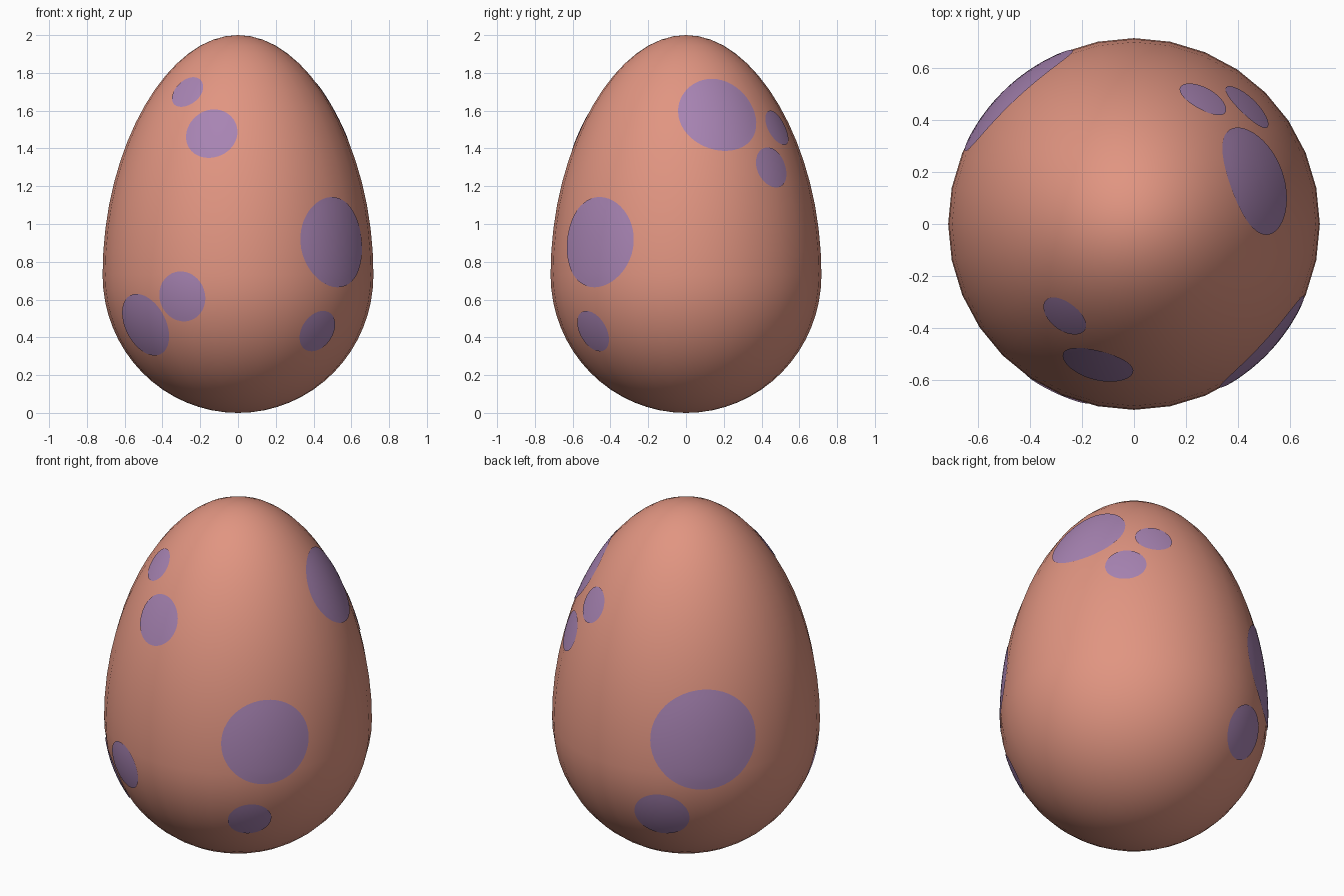
import bpy, bmesh, math
from mathutils import Vector, Matrix

cube = bpy.data.objects.get("Cube")
if cube:
    bpy.data.objects.remove(cube, do_unlink=True)

HEIGHT, WAIST, GIRTH = 2.0, 0.73, 0.717


def make_material(name, colour):
    mat = bpy.data.materials.new(name)
    mat.use_nodes = True
    mat.diffuse_color = colour
    bsdf = next(n for n in mat.node_tree.nodes if n.type == 'BSDF_PRINCIPLED')
    bsdf.inputs["Base Color"].default_value = colour
    bsdf.inputs["Roughness"].default_value = 0.7
    return mat


def egg_radius(z):
    """Half width of the egg at a height: round below, taller and pointed above."""
    t = (z - WAIST) / (HEIGHT - WAIST if z > WAIST else WAIST)
    taper = 1 - 0.055 * t * t if t > 0 else 1
    return GIRTH * taper * math.sqrt(max(0.0, 1 - t * t))


def spin_profile(points, steps):
    """Revolve a profile about the z axis and close it."""
    bm = bmesh.new()
    verts = [bm.verts.new(p) for p in points]
    edges = [bm.edges.new(pair) for pair in zip(verts, verts[1:])]
    bmesh.ops.spin(bm, geom=verts + edges, cent=(0, 0, 0), axis=(0, 0, 1),
                   angle=math.tau, steps=steps, use_duplicate=False)
    bmesh.ops.remove_doubles(bm, verts=bm.verts, dist=1e-4)
    return bm


def finish(bm, name, mat):
    mesh = bpy.data.meshes.new(name)
    bm.to_mesh(mesh)
    bm.free()
    mesh.materials.append(mat)
    mesh.shade_smooth()
    obj = bpy.data.objects.new(name, mesh)
    bpy.context.collection.objects.link(obj)
    return obj


shell_colour = make_material("salmon_shell", (0.75, 0.30, 0.22, 1))
spot_colour = make_material("lilac_spot", (0.39, 0.23, 0.45, 1))

# Egg shell
RINGS = 32
profile = []
for i in range(RINGS + 1):
    c = -math.cos(math.pi * i / RINGS)
    z = WAIST + c * (HEIGHT - WAIST if c > 0 else WAIST)
    profile.append((egg_radius(z), 0, z))
shell = spin_profile(profile, 32)
bmesh.ops.recalc_face_normals(shell, faces=shell.faces)
finish(shell, "egg_shell", shell_colour)


def add_spot(name, azimuth, height, size):
    """Thin round patch laid on the shell around the given point."""
    a = math.radians(azimuth)
    slope = (egg_radius(height + 0.01) - egg_radius(height - 0.01)) / 0.02
    out = Vector((math.cos(a), math.sin(a), -slope)).normalized()
    side = Vector((-math.sin(a), math.cos(a), 0))
    up = out.cross(side)
    r = egg_radius(height)
    centre = Vector((r * math.cos(a), r * math.sin(a), height))
    frame = Matrix((side, up, out)).transposed()
    bm = spin_profile([(size * i / 7, 0, 0) for i in range(8)], 48)
    for v in bm.verts:
        p = centre + frame @ v.co
        # slide the point along the patch axis until it meets the shell
        for _ in range(8):
            gap = egg_radius(p.z) - p.xy.length
            p += out * gap * out.xy.length
        v.co = p + out * 0.002
    bmesh.ops.recalc_face_normals(bm, faces=bm.faces)
    if sum((f.normal.dot(out) for f in bm.faces)) < 0:
        bmesh.ops.reverse_faces(bm, faces=bm.faces)
    finish(bm, name, spot_colour)


# Spots: name, direction in degrees, height, radius
for spot in (
    ("front_top_small_spot", -127, 1.70, 0.095),
    ("front_top_spot", -104.5, 1.48, 0.14),
    ("left_top_large_spot", 20, 1.585, 0.217),
    ("back_top_small_spot", 61, 1.51, 0.10),
    ("back_top_lower_spot", 46, 1.30, 0.111),
    ("front_left_large_spot", -42.6, 0.905, 0.24),
    ("front_low_spot", -115, 0.615, 0.134),
    ("right_low_spot", -139, 0.46, 0.175),
    ("front_left_low_spot", -49.5, 0.43, 0.117),
    ("back_right_large_spot", 133, 0.92, 0.285),
    ("back_low_spot", 113.6, 0.455, 0.15),
):
    add_spot(*spot)
